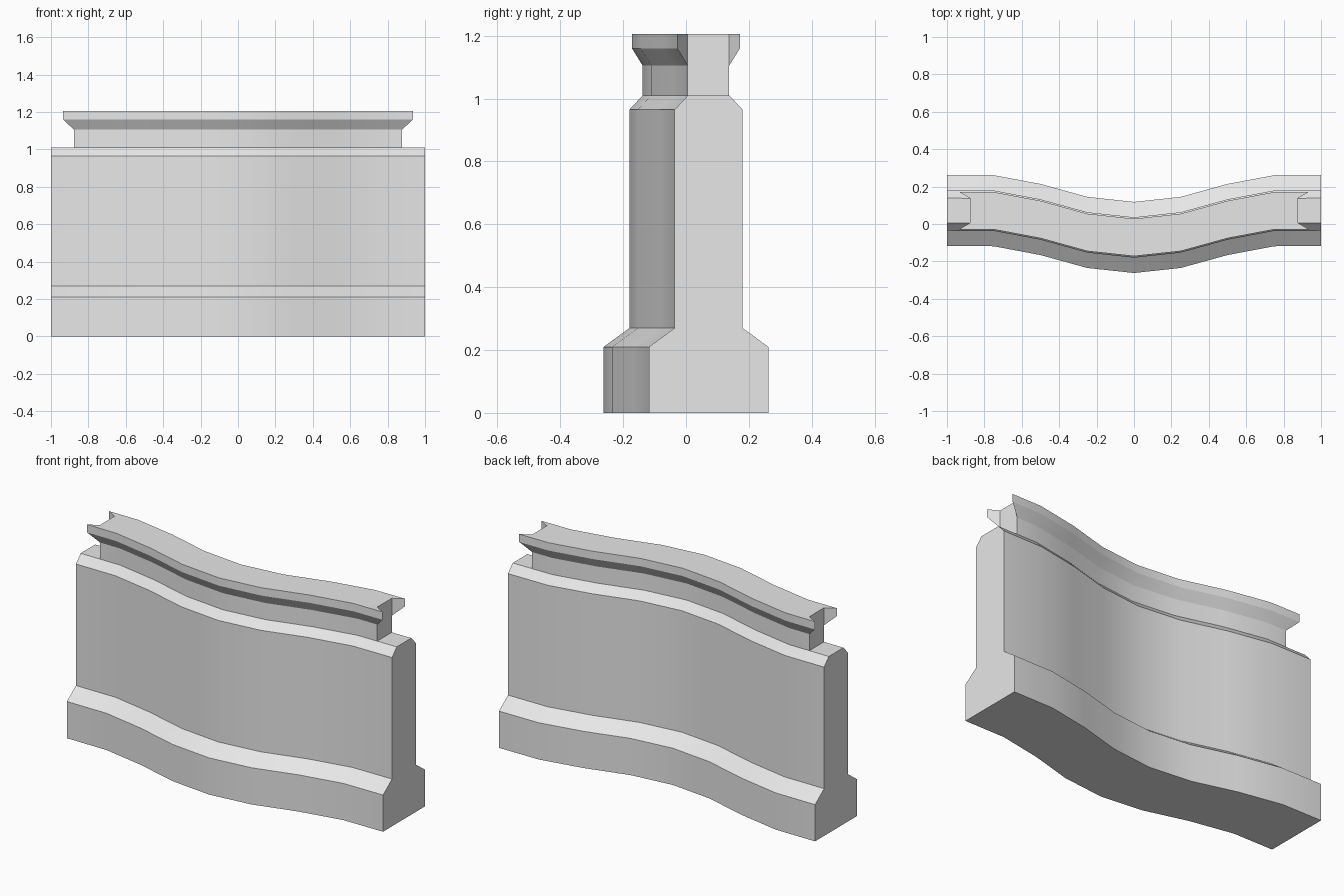
import bpy, bmesh, math

cube = bpy.data.objects.get("Cube")
if cube:
    bpy.data.objects.remove(cube, do_unlink=True)

stone = bpy.data.materials.new("light_grey_stone")
stone.use_nodes = True
COLOUR = (0.8, 0.8, 0.8, 1)
stone.diffuse_color = COLOUR
stone.node_tree.nodes["Principled BSDF"].inputs["Base Color"].default_value = COLOUR

# Bowed centre line: distance from the middle -> y
BOW = [(0, -0.072), (0.25, -0.045), (0.5, 0.024), (0.75, 0.071), (1, 0.072)]


def centre_y(x):
    x = abs(x)
    for (x0, y0), (x1, y1) in zip(BOW, BOW[1:]):
        if x <= x1:
            return y0 + (y1 - y0) * (x - x0) / (x1 - x0)
    return BOW[-1][1]


def sweep(name, half, end_faces):
    """Sweep a mirrored half section (half width, z, end x) along the bow."""
    ring = [(-w, z, e) for w, z, e in half] + [(w, z, e) for w, z, e in reversed(half)]
    inner = [-0.75, -0.5, -0.25, 0, 0.25, 0.5, 0.75]
    bm = bmesh.new()
    columns = []
    for i in range(len(inner) + 2):
        column = []
        for w, z, end in ring:
            x = ([-end] + inner + [end])[i]
            column.append(bm.verts.new((x, centre_y(x) + w, z)))
        columns.append(column)
    n = len(ring)
    for a, b in zip(columns, columns[1:]):
        for j in range(n):
            k = (j + 1) % n
            bm.faces.new((a[j], a[k], b[k], b[j]))
    for column in (columns[0], columns[-1]):
        for indices in end_faces:
            bm.faces.new([column[j] for j in indices])
    bmesh.ops.recalc_face_normals(bm, faces=bm.faces)
    mesh = bpy.data.meshes.new(name)
    bm.to_mesh(mesh)
    bm.free()
    mesh.materials.append(stone)
    obj = bpy.data.objects.new(name, mesh)
    bpy.context.collection.objects.link(obj)
    bpy.ops.object.select_all(action="DESELECT")
    obj.select_set(True)
    bpy.context.view_layer.objects.active = obj
    bpy.ops.object.shade_smooth_by_angle(angle=math.radians(25))
    return obj


# Wall with a wide plinth and chamfered shoulders
sweep("wall_body",
      [(0.19, 0, 1), (0.19, 0.21, 1), (0.108, 0.27, 1), (0.108, 0.965, 1), (0.066, 1.01, 1)],
      [range(10)])

# Coping: narrow neck, flared lips that overhang the ends at the corners
sweep("wall_coping",
      [(0.066, 1.01, 0.877), (0.066, 1.105, 0.877), (0.1, 1.16, 0.935),
       (0.1, 1.205, 0.935), (0.066, 1.205, 0.877)],
      [(0, 1, 4, 5, 8, 9), (1, 2, 3, 4), (5, 6, 7, 8)])
